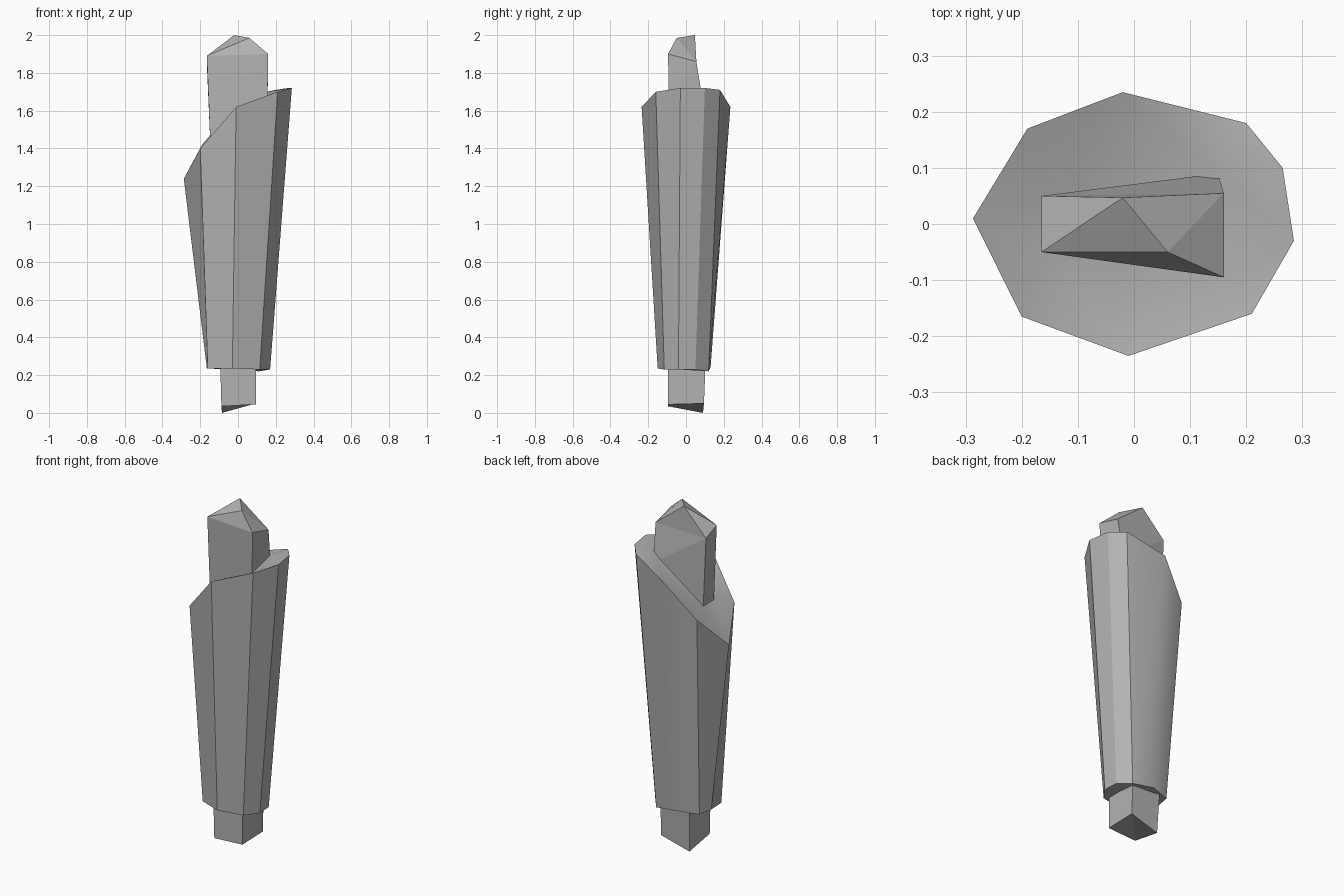
import bpy
import math

if "Cube" in bpy.data.objects:
    bpy.data.objects.remove(bpy.data.objects["Cube"], do_unlink=True)

grey = bpy.data.materials.new("plain grey")
grey.use_nodes = True
color = (0.45, 0.45, 0.45, 1)
grey.diffuse_color = color
grey.node_tree.nodes["Principled BSDF"].inputs["Base Color"].default_value = color


def build(name, verts, faces, smooth=False):
    mesh = bpy.data.meshes.new(name)
    mesh.from_pydata(verts, [], faces)
    mesh.materials.append(grey)
    obj = bpy.data.objects.new(name, mesh)
    bpy.context.collection.objects.link(obj)
    bpy.ops.object.select_all(action="DESELECT")
    obj.select_set(True)
    bpy.context.view_layer.objects.active = obj
    bpy.ops.object.mode_set(mode="EDIT")
    bpy.ops.mesh.select_all(action="SELECT")
    bpy.ops.mesh.normals_make_consistent(inside=False)
    bpy.ops.object.mode_set(mode="OBJECT")
    if smooth:
        bpy.ops.object.shade_smooth_by_angle(angle=math.radians(30))
    return obj


def band(n):
    """Quads joining two stacked rings of n points."""
    return [(i, (i + 1) % n, n + (i + 1) % n, n + i) for i in range(n)]


# Tapered sleeve: slanted rim above, small ring below, counter-clockwise from -x
rim = [(-.287, .01, 1.24), (-.2, -.165, 1.4), (-.01, -.235, 1.62),
       (.21, -.16, 1.7), (.285, -.03, 1.72), (.265, .1, 1.72),
       (.2, .18, 1.71), (-.02, .235, 1.62), (-.19, .17, 1.42)]
hem = [(-.165, .0, .235), (-.16, -.1, .235), (-.03, -.15, .235),
       (.115, -.115, .23), (.17, -.04, .23), (.165, .05, .23),
       (.11, .12, .22), (-.03, .13, .24), (-.15, .09, .235)]
# Inner corners of the rim cap, where the upper core rises
seat = [(-.145, -.05, 1.45), (.155, -.09, 1.66),
        (.15, .09, 1.7), (-.145, .05, 1.45)]
n = len(rim)
sleeve_faces = band(n) + [tuple(range(n))]
a, b, c, d = range(2 * n, 2 * n + 4)
cap = [(0, 1, a), (1, 2, a), (2, b, a), (2, 3, b), (3, 4, b), (4, 5, c),
       (4, c, b), (5, 6, c), (6, 7, c), (7, d, c), (7, 8, d), (8, 0, d),
       (0, a, d), (a, b, c), (a, c, d)]
sleeve_faces += [tuple(i if i >= 2 * n else i + n for i in f) for f in cap]
build("sleeve", hem + rim + seat, sleeve_faces, smooth=True)

# Upper core: flat slab with a faceted peak, reaching into the sleeve
foot = [(x, y, z - .06) for x, y, z in seat]
crown = [(-.165, -.05, 1.89), (.16, -.095, 1.9), (.16, .055, 1.86),
         (-.165, .05, 1.85), (.06, -.05, 1.985), (-.02, .047, 2)]
build("upper_core", foot + crown,
      [(3, 2, 1, 0), (0, 1, 5), (0, 5, 4), (4, 5, 8), (1, 2, 6), (1, 6, 5),
       (5, 6, 8), (2, 3, 7), (2, 7, 6), (6, 7, 9), (3, 0, 4), (3, 4, 7),
       (4, 8, 9), (8, 6, 9), (4, 9, 7)])

# Lower core: square stub with a skewed end
stub_end = [(-.088, -.095, .035), (.095, -.095, .045),
            (.095, .095, .05), (-.085, .09, 0)]
stub_top = [(-.095, -.095, .3), (.095, -.095, .3),
            (.095, .105, .3), (-.095, .105, .3)]
build("lower_core", stub_end + stub_top,
      band(4) + [(0, 1, 2), (0, 2, 3), (4, 5, 6, 7)])
